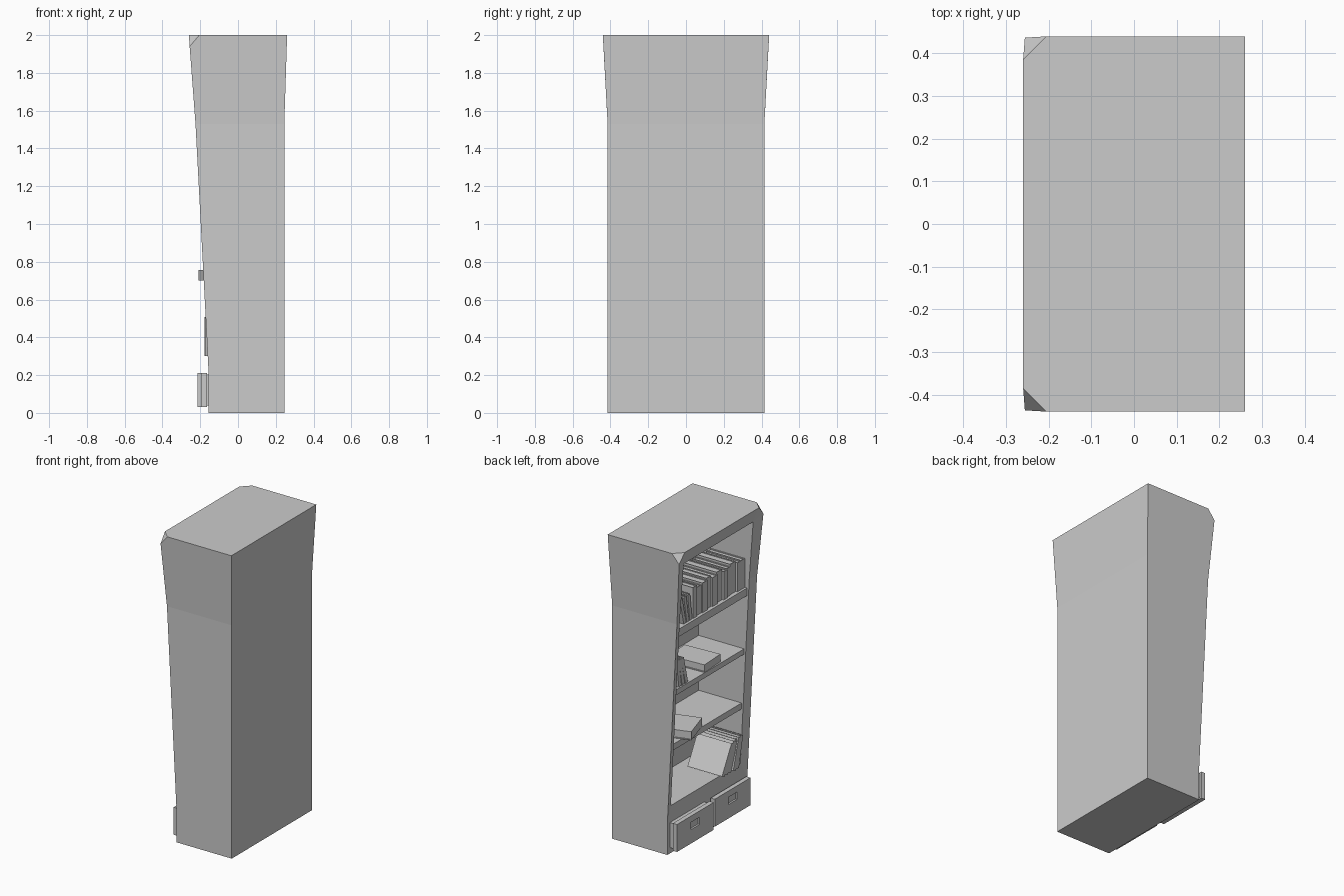
import bpy, bmesh, math, random
from mathutils import Matrix, Vector

if "Cube" in bpy.data.objects:
    bpy.data.objects.remove(bpy.data.objects["Cube"])

random.seed(4)
grey = bpy.data.materials.new("plain_grey")
grey.diffuse_color = (0.6, 0.6, 0.6, 1)
grey.use_nodes = True
grey.node_tree.nodes["Principled BSDF"].inputs["Base Color"].default_value = grey.diffuse_color


def finish(bm, name):
    bmesh.ops.remove_doubles(bm, verts=bm.verts, dist=1e-5)
    bmesh.ops.recalc_face_normals(bm, faces=bm.faces)
    me = bpy.data.meshes.new(name)
    bm.to_mesh(me)
    bm.free()
    me.materials.append(grey)
    ob = bpy.data.objects.new(name, me)
    bpy.context.collection.objects.link(ob)
    return ob


def add_box(bm, lo, hi, mat=Matrix()):
    lo, hi = Vector(lo), Vector(hi)
    size = hi - lo
    m = mat @ Matrix.Translation((lo + hi) / 2) @ Matrix.Diagonal((*size, 1))
    bmesh.ops.create_cube(bm, size=1, matrix=m)


def poly(bm, *pts):
    bm.faces.new([bm.verts.new(p) for p in pts])


def front_x(z):
    """Leaning open front of the case."""
    if z < 0.2:
        return -0.155
    if z < 1.53:
        return -0.155 - 0.07 * (z - 0.2) / 1.33
    return -0.225 - 0.035 * (z - 1.53) / 0.47


# Case: flared shell with cut top corners and a bevelled, hollow front
REC, BACK, IN_Y, LOW, HIGH = 0.018, 0.16, 0.36, 0.30, 1.91


def case_points(s):
    p = {
        "b0": (0.245, 0.415, 0), "b1": (0.245, 0.415, 1.53), "b2": (0.26, 0.44, 2),
        "f0": (-0.155, 0.415, 0), "f1": (-0.155, 0.415, 0.2), "f2": (-0.225, 0.415, 1.53),
        "c": (-0.256, 0.437, 1.94), "t_side": (-0.205, 0.44, 2), "t_front": (-0.26, 0.385, 2),
        "i1": (front_x(LOW) + REC, IN_Y, LOW), "i2": (-0.225 + REC, IN_Y, 1.53),
        "i3": (front_x(HIGH) + REC, IN_Y, HIGH),
        "k1": (BACK, IN_Y, LOW), "k2": (BACK, IN_Y, 1.53), "k3": (BACK, IN_Y, HIGH),
    }
    return {k: (x, y * s, z) for k, (x, y, z) in p.items()}


bm = bmesh.new()
L, R = case_points(1), case_points(-1)
side_faces = ["b0 b1 f2 f1 f0", "b1 b2 t_side c f2", "t_side t_front c",
              "f1 f2 i2 i1", "f2 c i3 i2", "c t_front i3",
              "i1 i2 k2 k1", "i2 i3 k3 k2"]
for P in (L, R):
    for f in side_faces:
        poly(bm, *[P[k] for k in f.split()])
# strips that bridge the two sides
for a, b in [("b0", "b1"), ("b1", "b2"), ("f0", "b0"), ("f0", "f1"), ("f1", "i1"),
             ("i1", "k1"), ("k1", "k2"), ("k2", "k3"), ("k3", "i3"), ("i3", "t_front")]:
    poly(bm, L[a], L[b], R[b], R[a])
poly(bm, *[L[k] for k in ("t_front", "t_side", "b2")], *[R[k] for k in ("b2", "t_side", "t_front")])
finish(bm, "case")

# Shelves
for i, (z, t) in enumerate([(0.70, 0.04), (1.06, 0.035), (1.465, 0.05)]):
    bm = bmesh.new()
    add_box(bm, (front_x(z) + 0.03, -IN_Y, z - t), (BACK, IN_Y, z))
    finish(bm, f"shelf_{i + 1}")


# Drawers: front plate with a recessed pull, and a slimmer box behind
def drawer(name, x, y0, y1):
    z0, z1, t = 0.03, 0.21, 0.03
    cy, cz = (y0 + y1) / 2, 0.145

    def ring(px, a, b, c, d):
        return [(px, a, c), (px, b, c), (px, b, d), (px, a, d)]
    rings = [ring(x + t, y0, y1, z0, z1), ring(x, y0, y1, z0, z1),
             ring(x, cy - 0.045, cy + 0.045, cz - 0.024, cz + 0.024),
             ring(x + 0.012, cy - 0.045, cy + 0.045, cz - 0.024, cz + 0.024)]
    bm = bmesh.new()
    poly(bm, *rings[0])
    poly(bm, *rings[3])
    for A, B in zip(rings, rings[1:]):
        for i in range(4):
            j = (i + 1) % 4
            poly(bm, A[i], A[j], B[j], B[i])
    finish(bm, name)
    bm = bmesh.new()
    add_box(bm, (x + t, y0 + 0.012, z0 + 0.008), (-0.14, y1 - 0.012, z1 - 0.008))
    finish(bm, name + "_box")


drawer("left_drawer", -0.215, 0.02, 0.40)
drawer("right_drawer", -0.195, -0.39, -0.02)


# Book: two boards, a spine and an inset page block; spine faces -x
def book(name, mat, d, t, h):
    c = min(0.005, t * 0.2)
    bm = bmesh.new()
    add_box(bm, (0, 0, 0), (d, c, h), mat)
    add_box(bm, (0, t - c, 0), (d, t, h), mat)
    add_box(bm, (0, c, 0), (c, t - c, h), mat)
    add_box(bm, (c, c, 0.006), (d - 0.006, t - c, h - 0.006), mat)
    finish(bm, name)


def standing(name, x, y, z, lean, d, t, h):
    """lean > 0 tips the top towards -y."""
    m = Matrix.Translation((x, y, z)) @ Matrix.Rotation(math.radians(lean), 4, "X")
    book(name, m, d, t, h)


def lying(name, x, y, z, turn, d, t, w):
    """x, y: front corner on the +y side; width runs towards -y."""
    m = (Matrix.Translation((x, y, z)) @ Matrix.Rotation(math.radians(turn), 4, "Z")
         @ Matrix.Translation((0, 0, t)) @ Matrix.Rotation(math.radians(90), 4, "X")
         @ Matrix.Translation((0, 0, 0)) @ Matrix.Diagonal((1, -1, 1, 1)))
    book(name, m, d, t, w)


# Full row on the top shelf, the last few tipping outwards
y = -0.358
for i in range(11):
    t = random.uniform(0.036, 0.06)
    if y + t > 0.225:
        break
    standing(f"top_row_book_{i + 1}", -0.17 + random.uniform(-0.008, 0.008), y, 1.466, 0,
             0.25, t - 0.003, random.uniform(0.18, 0.205))
    y += t
for i, lean in enumerate([-7, -10, -13]):
    standing(f"top_leaning_book_{i + 1}", -0.175, y + 0.002 + 0.031 * i, 1.467, lean, 0.24, 0.025, 0.175)

# Third shelf: a flat book and a few leaning ones
lying("flat_book_upper", -0.169, 0.05, 1.061, 3, 0.25, 0.05, 0.18)
for i, lean in enumerate([-14, -11, -8]):
    standing(f"middle_leaning_book_{i + 1}", -0.165, 0.215 + 0.034 * i, 1.066, lean, 0.22, 0.027, 0.18)

# Second shelf: a flat book turned out over the edge
lying("flat_book_lower", -0.209, 0.244, 0.701, 17, 0.25, 0.056, 0.21)

# Bottom: books leaning on the right wall
for i, (yy, lean, t) in enumerate([(-0.145, 29, 0.030), (-0.185, 25, 0.030), (-0.224, 20, 0.03),
                                   (-0.262, 16, 0.028), (-0.30, 12, 0.03)]):
    standing(f"bottom_leaning_book_{i + 1}", -0.178 + 0.004 * (i % 3), yy, 0.302, lean, 0.25, t, 0.205)
